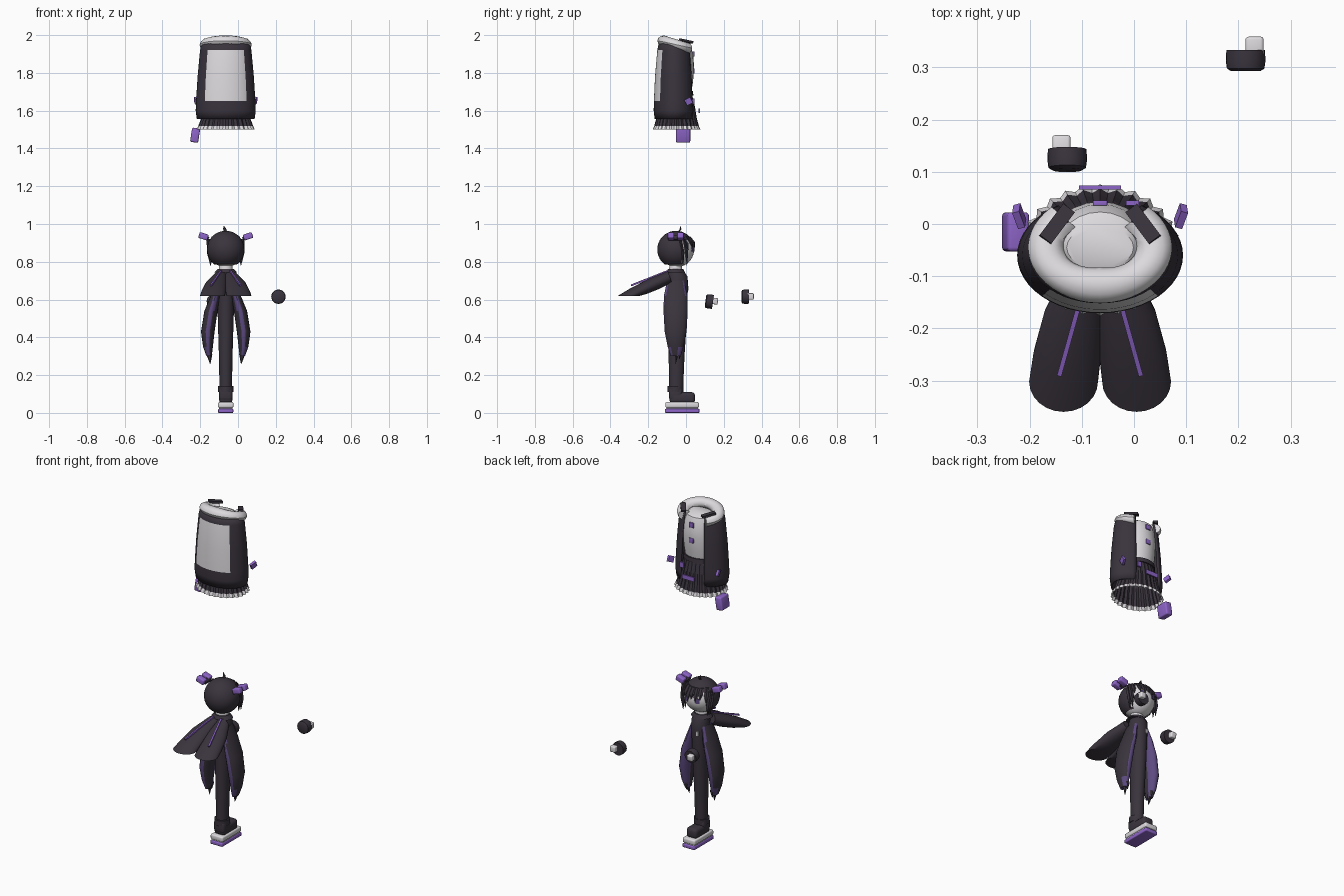
import bpy, bmesh, math
from mathutils import Vector

if "Cube" in bpy.data.objects:
    bpy.data.objects.remove(bpy.data.objects["Cube"])

CX, CY = -0.065, -0.055   # body axis


def material(name, rgb):
    m = bpy.data.materials.new(name)
    m.use_nodes = True
    m.diffuse_color = (*rgb, 1)
    m.node_tree.nodes["Principled BSDF"].inputs["Base Color"].default_value = (*rgb, 1)
    return m


DARK = material("charcoal", (0.042, 0.034, 0.047))
WHITE = material("soft white", (0.72, 0.70, 0.72))
PURPLE = material("violet", (0.27, 0.13, 0.58))
LINING = material("deep violet", (0.11, 0.07, 0.22))


def finish(name, bm, mats, rule=None, angle=35):
    bmesh.ops.recalc_face_normals(bm, faces=bm.faces)
    if rule:
        for f in bm.faces:
            f.material_index = rule(f.calc_center_median())
    me = bpy.data.meshes.new(name)
    bm.to_mesh(me)
    bm.free()
    ob = bpy.data.objects.new(name, me)
    bpy.context.collection.objects.link(ob)
    for m in mats:
        me.materials.append(m)
    if angle:
        bpy.ops.object.select_all(action="DESELECT")
        ob.select_set(True)
        bpy.context.view_layer.objects.active = ob
        bpy.ops.object.shade_smooth_by_angle(angle=math.radians(angle))
    return ob


def ring(c, u, v, n=24, a0=0.0, a1=360.0, wave=0.0):
    """Points on an ellipse or arc with half axes u and v."""
    c, u, v = Vector(c), Vector(u), Vector(v)
    count = n if a1 - a0 >= 360 else n + 1
    pts = []
    for i in range(count):
        a = math.radians(a0 + (a1 - a0) * i / n)
        k = 1 + wave * (-1) ** i
        pts.append(c + (u * math.cos(a) + v * math.sin(a)) * k)
    return pts


def loft(name, rings, mats, rule=None, closed=True, caps=True, angle=35):
    bm = bmesh.new()
    rows = [[bm.verts.new(p) for p in r] for r in rings]
    n = len(rows[0])
    for a, b in zip(rows, rows[1:]):
        for i in range(n if closed else n - 1):
            j = (i + 1) % n
            bm.faces.new((a[i], a[j], b[j], b[i]))
    if caps and closed:
        bm.faces.new(rows[0])
        bm.faces.new(rows[-1])
    return finish(name, bm, mats, rule, angle)


def flat(z, rx, ry, x=CX, y=CY, **kw):
    return ring((x, y, z), (rx, 0, 0), (0, ry, 0), **kw)


def box(name, loc, size, mat, rot=(0, 0, 0), bevel=0.0):
    bm = bmesh.new()
    bmesh.ops.create_cube(bm, size=1)
    bmesh.ops.scale(bm, vec=size, verts=bm.verts)
    if bevel:
        bmesh.ops.bevel(bm, geom=bm.edges[:], offset=bevel, segments=3, profile=0.5, affect="EDGES")
    ob = finish(name, bm, [mat])
    ob.location = loc
    ob.rotation_euler = [math.radians(r) for r in rot]
    return ob


def bar(name, p, q, w, h, mat):
    p, q = Vector(p), Vector(q)
    ob = box(name, (p + q) / 2, (w, h, (q - p).length), mat)
    ob.rotation_euler = (q - p).to_track_quat("Z", "Y").to_euler()
    return ob


def strand(name, p, q, r, mat):
    """Tapered lock of hair."""
    p, q = Vector(p), Vector(q)
    m = (p + q) / 2 + Vector((0, 0.006, 0))
    loft(name, [ring(c, (k, 0, 0), (0, k * 0.6, 0), n=6)
                for c, k in ((p, r * 0.8), (m, r), (q, r * 0.1))], [mat])


# ---- Upper garment: shirt, skirt, jacket ----
loft("shirt", [flat(z, rx, ry, y=-0.045) for z, rx, ry in
     ((1.68, .085, .07), (1.75, .096, .082), (1.83, .1, .088), (1.9, .092, .083), (1.94, .08, .068), (1.955, .064, .04))],
     [WHITE])
loft("belt", [flat(1.68, .098, .084, y=-0.045), flat(1.705, .096, .082, y=-0.045)], [DARK])
loft("pleated_skirt", [flat(z, rx, ry, y=-0.05, n=56, wave=w) for z, rx, ry, w in
     ((1.5, .149, .122, .035), (1.52, .14, .114, .035), (1.56, .126, .104, .03), (1.62, .112, .095, .025), (1.69, .095, .08, .01))],
     [DARK, WHITE], lambda c: int(c.z < 1.52), caps=False, angle=0)


def jacket_rule(c):
    return int(1.65 < c.z < 1.92 and c.y < -0.06 and abs(c.x - CX) < abs(c.y + 0.06) * 1.42)


jacket = loft("jacket", [flat(z, rx, ry, y=-0.06, n=40, a0=120, a1=420) for z, rx, ry in
     ((1.555, .153, .106), (1.6, .159, .111), (1.65, .157, .11), (1.78, .149, .104), (1.92, .136, .092), (1.96, .127, .084))],
     [DARK, WHITE], jacket_rule, closed=False)
solid = jacket.modifiers.new("cloth", "SOLIDIFY")
solid.thickness = 0.01

# Tilted horseshoe collar
collar = []
for k in range(37):
    a = math.radians(-230 + 280 * k / 36)
    d = Vector((math.cos(a), math.sin(a) * 0.7, 0))
    c = Vector((CX, -0.045, 1.948)) + d * 0.104 + Vector((0, 0, -0.022 * math.sin(a)))
    collar.append(ring(c, d.normalized() * 0.034, (0, 0, 0.028), n=12))
loft("collar", collar, [WHITE])

for s, side in ((-1, "right"), (1, "left")):
    bar(side + "_lapel", (CX + s * .06, .03, 1.962), (CX + s * .105, -.03, 1.975), .028, .012, DARK)
    box(side + "_jacket_tag", (CX + s * .155, .015, 1.65), (.014, .036, .034), PURPLE, (25, s * 12, -s * 15))
for z in (1.9, 1.81):
    box("shirt_button", (CX, .04, z), (.028, .01, .028), PURPLE, bevel=.002)
box("skirt_buckle", (CX, .07, 1.6), (.08, .008, .025), PURPLE)
box("pocket_tag", (CX + .062, .04, 1.65), (.025, .01, .03), PURPLE)
box("loose_cuff", (-.227, -.015, 1.47), (.043, .075, .076), PURPLE, (0, 9, 0), .008)

# ---- Head ----
bm = bmesh.new()
bmesh.ops.create_uvsphere(bm, u_segments=32, v_segments=20, radius=0.093)
bmesh.ops.translate(bm, vec=(CX, -0.05, .865), verts=bm.verts)
finish("face", bm, [WHITE])

bm = bmesh.new()
bmesh.ops.create_uvsphere(bm, u_segments=32, v_segments=24, radius=0.099)
bmesh.ops.translate(bm, vec=(CX, -0.053, .865), verts=bm.verts)
bare = [f for f in bm.faces if f.calc_center_median().z < .79
        or (f.calc_center_median().y > -.02 and f.calc_center_median().z < .915)]
bmesh.ops.delete(bm, geom=bare, context="FACES")
finish("hair_cap", bm, [DARK])

for i in range(7):
    dx = (i - 3) * .025
    front = math.sqrt(.099 ** 2 - dx ** 2) - .053
    strand("fringe_lock", (CX + dx * .8, front - .03, .935), (CX + dx, front + .002, .86 + .015 * (i % 2)), .017, DARK)
strand("top_curl", (CX, -.04, .955), (CX - .01, -.03, .99), .009, DARK)
for s, side in ((-1, "right"), (1, "left")):
    for y in (.0, -.02):
        strand(side + "_side_lock", (CX + s * .088, y - .01, .92), (CX + s * .08, y + .005, .78), .016, DARK)
    box(side + "_eye", (CX + s * .035, .037, .868), (.024, .006, .028), LINING, (0, 0, -s * 20))
    for y in (-.08, -.03):
        box(side + "_hair_tie", (CX + s * .118, y, .935), (.05, .034, .032), PURPLE, (0, -s * 18, 0), .006)
    bar(side + "_hair_band", (CX + s * .09, -.055, .922), (CX + s * .11, -.055, .93), .05, .018, DARK)

# ---- Neck, body and boot ----
loft("neck", [flat(.74, .04, .036), flat(.765, .036, .034), flat(.80, .034, .032)], [WHITE])
loft("neck_band", [flat(.742, .062, .05), flat(.762, .043, .04)], [DARK])
loft("body", [flat(z, rx, ry, y=y) for z, rx, ry, y in
     ((.13, .033, .037, -.052), (.3, .036, .042, -.05), (.5, .042, .05, -.045), (.66, .047, .054, -.044), (.72, .05, .054, -.045), (.75, .04, .04, -.05))],
     [DARK])
box("chest_badge", (CX - .015, .009, .66), (.014, .008, .025), WHITE)
loft("boot_cuff", [flat(.11, .04, .042), flat(.143, .042, .043)], [DARK])
box("boot_toe", (CX, -.02, .08), (.07, .135, .06), DARK, bevel=.018)
box("boot_heel", (CX, -.055, .1), (.07, .07, .07), DARK, bevel=.015)
box("white_sole", (CX, -.02, .042), (.082, .178, .03), WHITE, bevel=.008)
box("sole_step", (CX, -.02, .022), (.07, .165, .016), WHITE)
box("violet_sole", (CX, -.02, .011), (.08, .182, .022), PURPLE, bevel=.005)

# ---- Swept sleeves and coat tails ----
for s, side in ((-1, "right"), (1, "left")):
    loft(side + "_sleeve", [ring((CX + s * x, y, z), (w, 0, 0), (0, vy, vz)) for x, y, z, w, vy, vz in
         ((.03, -.085, .72, .036, -.01, .03), (.05, -.17, .683, .057, -.025, .028),
          (.063, -.25, .645, .065, -.045, .014), (.07, -.302, .62, .066, -.058, 0))], [DARK])
    bar(side + "_sleeve_stripe", (CX + s * .025, -.1, .75), (CX + s * .078, -.29, .675), .009, .009, PURPLE)

    tail = [flat(z, rx, ry, x=CX + s * x, n=20) for z, x, rx, ry in
            ((.7, .035, .015, .045), (.62, .055, .025, .062), (.54, .078, .035, .064), (.43, .095, .036, .058),
             (.35, .094, .026, .042), (.3, .088, .014, .026))]

    def tail_rule(c, s=s):
        t = (.7 - c.z) / .4
        mid = .035 + .062 * math.sin(min(t * 1.6, 1.57))
        off = s * (c.x - CX) - mid
        return int(abs(off) < .011 or (c.y > CY + .01 and off < .012))

    loft(side + "_coat_tail", tail, [DARK, LINING], tail_rule)
    for dy, tip in ((-.02, .3), (0, .26), (.02, .285)):
        strand(side + "_tail_point", (CX + s * .092, CY + dy, .36), (CX + s * .082, CY + dy, tip), .016, DARK)

# ---- Floating hands ----
for side, x, y, z, hx, tilt in (("left", .214, .313, .615, .231, 0), ("right", -.128, .123, .59, -.139, -8)):
    rings = [ring((0, dy, 0), (r, 0, 0), (0, 0, r)) for dy, r in ((-.02, .028), (-.015, .036), (0, .038), (.02, .037))]
    cuff = loft(side + "_hand_cuff", rings, [DARK])
    cuff.location = (x, y, z)
    cuff.rotation_euler.x = math.radians(tilt)
    box(side + "_hand", (hx, y + .027, z + .002), (.035, .038, .034), WHITE, (tilt, 0, 0), .006)
